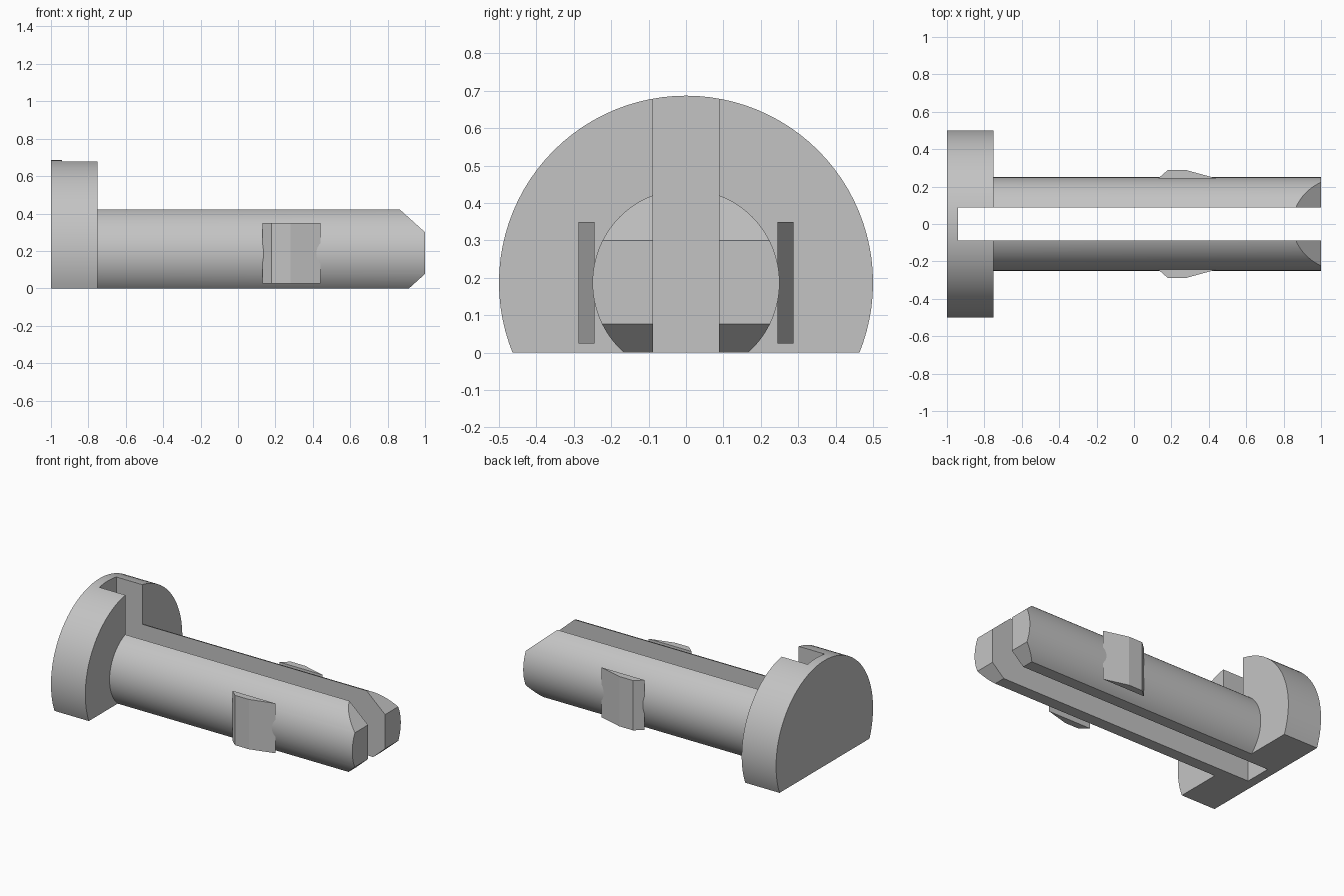
import bpy, bmesh, math
from mathutils import Matrix, Vector

cube = bpy.data.objects.get("Cube")
if cube:
    bpy.data.objects.remove(cube, do_unlink=True)

AXIS_Z = 0.187        # height of the shared axis
SLOT = 0.088          # half width of the slot
HEAD_FRONT = -0.752   # shoulder between head and shaft

grey = bpy.data.materials.new("plain_grey")
grey.use_nodes = True
colour = (0.55, 0.55, 0.55, 1)
grey.diffuse_color = colour
grey.node_tree.nodes["Principled BSDF"].inputs["Base Color"].default_value = colour


def make_object(name, bm):
    bmesh.ops.recalc_face_normals(bm, faces=bm.faces)
    mesh = bpy.data.meshes.new(name)
    bm.to_mesh(mesh)
    bm.free()
    mesh.materials.append(grey)
    obj = bpy.data.objects.new(name, mesh)
    bpy.context.collection.objects.link(obj)
    return obj


def rod(radius, x0, x1, sides):
    """Closed cylinder lying along x on the shared axis."""
    bm = bmesh.new()
    place = Matrix.Translation(((x0 + x1) / 2, 0, AXIS_Z)) @ Matrix.Rotation(math.pi / 2, 4, 'Y')
    bmesh.ops.create_cone(bm, cap_ends=True, segments=sides, radius1=radius,
                          radius2=radius, depth=x1 - x0, matrix=place)
    return bm


def slice_off(bm, point, normal):
    """Remove everything on the normal side of a plane and cap the cut."""
    cut = bmesh.ops.bisect_plane(bm, geom=bm.verts[:] + bm.edges[:] + bm.faces[:],
                                 plane_co=point, plane_no=Vector(normal).normalized(),
                                 clear_outer=True)
    edges = [e for e in cut["geom_cut"] if isinstance(e, bmesh.types.BMEdge)]
    bmesh.ops.holes_fill(bm, edges=edges)


def mirror_y(obj):
    obj.modifiers.new("mirror", 'MIRROR').use_axis = (False, True, False)


def finish(obj, smooth=True):
    """Apply modifiers, then smooth the round faces only."""
    bpy.ops.object.select_all(action='DESELECT')
    obj.select_set(True)
    bpy.context.view_layer.objects.active = obj
    for mod in list(obj.modifiers):
        bpy.ops.object.modifier_apply(modifier=mod.name)
    if smooth:
        bpy.ops.object.shade_smooth_by_angle(angle=math.radians(25))


# Head: flat-bottomed disc with a slot that stops short of the end face
bm = rod(0.5, -1, HEAD_FRONT, 96)
slice_off(bm, (0, 0, 0), (0, 0, -1))
head = make_object("head", bm)

bm = bmesh.new()
bmesh.ops.create_cube(bm, size=1, matrix=Matrix.Translation((-0.44, 0, 0.4))
                      @ Matrix.Diagonal((1, 2 * SLOT, 2, 1)))
cutter = make_object("slot_cutter", bm)
cutter.hide_render = True
slot = head.modifiers.new("slot", 'BOOLEAN')
slot.operation = 'DIFFERENCE'
slot.solver = 'EXACT'
slot.object = cutter
finish(head)
bpy.data.objects.remove(cutter, do_unlink=True)

# Split shaft: one prong with a wedge tip, mirrored
bm = rod(0.25, HEAD_FRONT, 1, 96)
slice_off(bm, (0, SLOT, 0), (0, -1, 0))
slice_off(bm, (0, 0, 0), (0, 0, -1))
slice_off(bm, (1, 0, 0.30), (0.9, 0, 1))
slice_off(bm, (1, 0, 0.077), (0.9, 0, -1))
shaft = make_object("split_shaft", bm)
mirror_y(shaft)
finish(shaft)

# Snap catches: ramped plates on the outer sides of the prongs
outline = [(0.13, 0.244), (0.18, 0.288), (0.28, 0.288), (0.44, 0.244)]
bm = bmesh.new()
base = bm.faces.new([bm.verts.new((x, y, 0.025)) for x, y in outline])
grown = bmesh.ops.extrude_face_region(bm, geom=[base])["geom"]
bmesh.ops.translate(bm, vec=(0, 0, 0.325),
                    verts=[v for v in grown if isinstance(v, bmesh.types.BMVert)])
catches = make_object("snap_catches", bm)
mirror_y(catches)
finish(catches, smooth=False)
